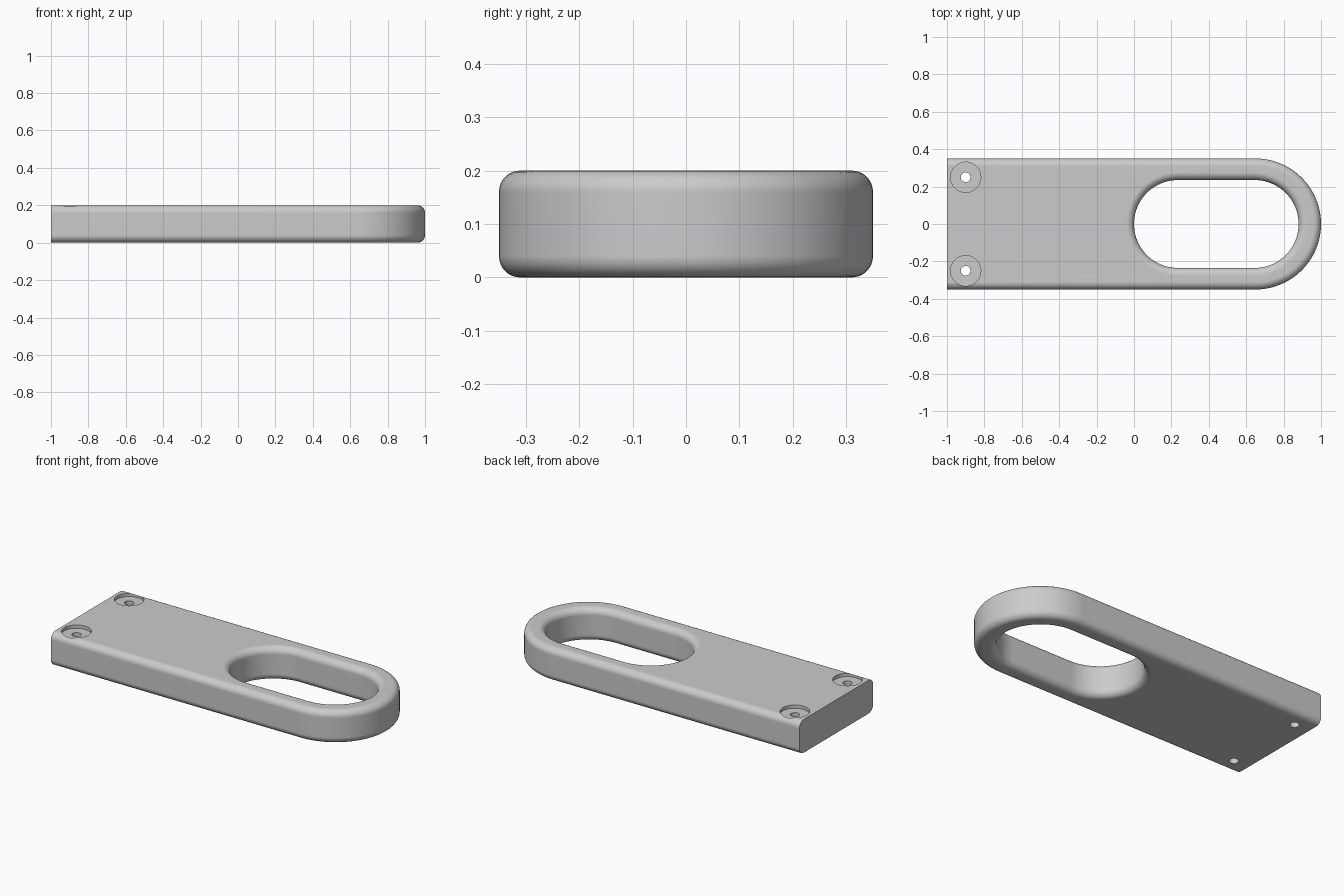
import bpy
import bmesh
from math import pi, sin, cos

cube = bpy.data.objects.get("Cube")
if cube:
    bpy.data.objects.remove(cube, do_unlink=True)

HEIGHT, FILLET, STEPS, ARC = 0.2, 0.04, 8, 40
END_X, HALF_WIDTH = 0.65, 0.35
SLOT_A, SLOT_B, SLOT_R = 0.235, 0.645, 0.235

grey = bpy.data.materials.new("Plain grey")
grey.use_nodes = True
colour = (0.6, 0.6, 0.6, 1)
grey.diffuse_color = colour
grey.node_tree.nodes["Principled BSDF"].inputs["Base Color"].default_value = colour


def arc(cx, radius, start):
    """Half circle around (cx, 0), counter-clockwise."""
    angles = [start + pi * i / ARC for i in range(ARC + 1)]
    return [(cx + radius * cos(a), radius * sin(a)) for a in angles]


def body_outline(inset):
    r = HALF_WIDTH - inset
    return [(-1, -r)] + arc(END_X, r, -pi / 2) + [(-1, r)]


def slot_outline(inset):
    r = SLOT_R + inset
    return arc(SLOT_B, r, -pi / 2) + arc(SLOT_A, r, pi / 2)


# Rounded edge profile: inset and height of each layer, bottom to top
quarter = [(FILLET * (1 - sin(a)), FILLET * (1 - cos(a)))
           for a in (pi / 2 * i / STEPS for i in range(STEPS + 1))]
layers = quarter + [(d, HEIGHT - z) for d, z in reversed(quarter)]

bm = bmesh.new()


def wall(outline):
    """Stack of outlines joined by quads."""
    rings = [[bm.verts.new((x, y, z)) for x, y in outline(d)] for d, z in layers]
    n = len(rings[0])
    for low, high in zip(rings, rings[1:]):
        for i in range(n if outline is slot_outline else n - 1):
            j = (i + 1) % n
            bm.faces.new((low[i], low[j], high[j], high[i]))
    return rings


outer, inner = wall(body_outline), wall(slot_outline)

# Flat square-cut end
bm.faces.new([r[0] for r in outer] + [r[-1] for r in reversed(outer)])

# Top and bottom faces around the grip slot
for k in (0, -1):
    edges = []
    for ring in (outer[k], inner[k]):
        for a, b in zip(ring, ring[1:] + ring[:1]):
            edges.append(bm.edges.get((a, b)) or bm.edges.new((a, b)))
    bmesh.ops.triangle_fill(bm, edges=edges, use_beauty=True)
bmesh.ops.recalc_face_normals(bm, faces=bm.faces[:])

mesh = bpy.data.meshes.new("handle_plate")
bm.to_mesh(mesh)
bm.free()
plate = bpy.data.objects.new("handle_plate", mesh)
bpy.context.collection.objects.link(plate)
mesh.materials.append(grey)

# Counterbored screw holes
cutters = []
for side in (-1, 1):
    for name, radius, bottom in (("screw_hole", 0.026, -0.1), ("screw_recess", 0.081, HEIGHT - 0.02)):
        top = HEIGHT + 0.1
        bpy.ops.mesh.primitive_cylinder_add(
            vertices=48, radius=radius, depth=top - bottom,
            location=(-0.9, side * 0.25, (top + bottom) / 2))
        cutter = bpy.context.object
        cutter.name = name + "_cutter"
        cutter.data.materials.append(grey)
        cutter.hide_render = True
        cut = plate.modifiers.new(name, 'BOOLEAN')
        cut.operation, cut.solver, cut.object = 'DIFFERENCE', 'EXACT', cutter
        cutters.append(cutter)

bpy.ops.object.select_all(action='DESELECT')
plate.select_set(True)
bpy.context.view_layer.objects.active = plate
for modifier in list(plate.modifiers):
    bpy.ops.object.modifier_apply(modifier=modifier.name)
for cutter in cutters:
    bpy.data.objects.remove(cutter, do_unlink=True)

# Smooth rounding with crisp cut edges and flat faces
bpy.ops.object.shade_smooth_by_angle(angle=pi / 6)
weighted = plate.modifiers.new("flat_face_normals", 'WEIGHTED_NORMAL')
weighted.keep_sharp = True
